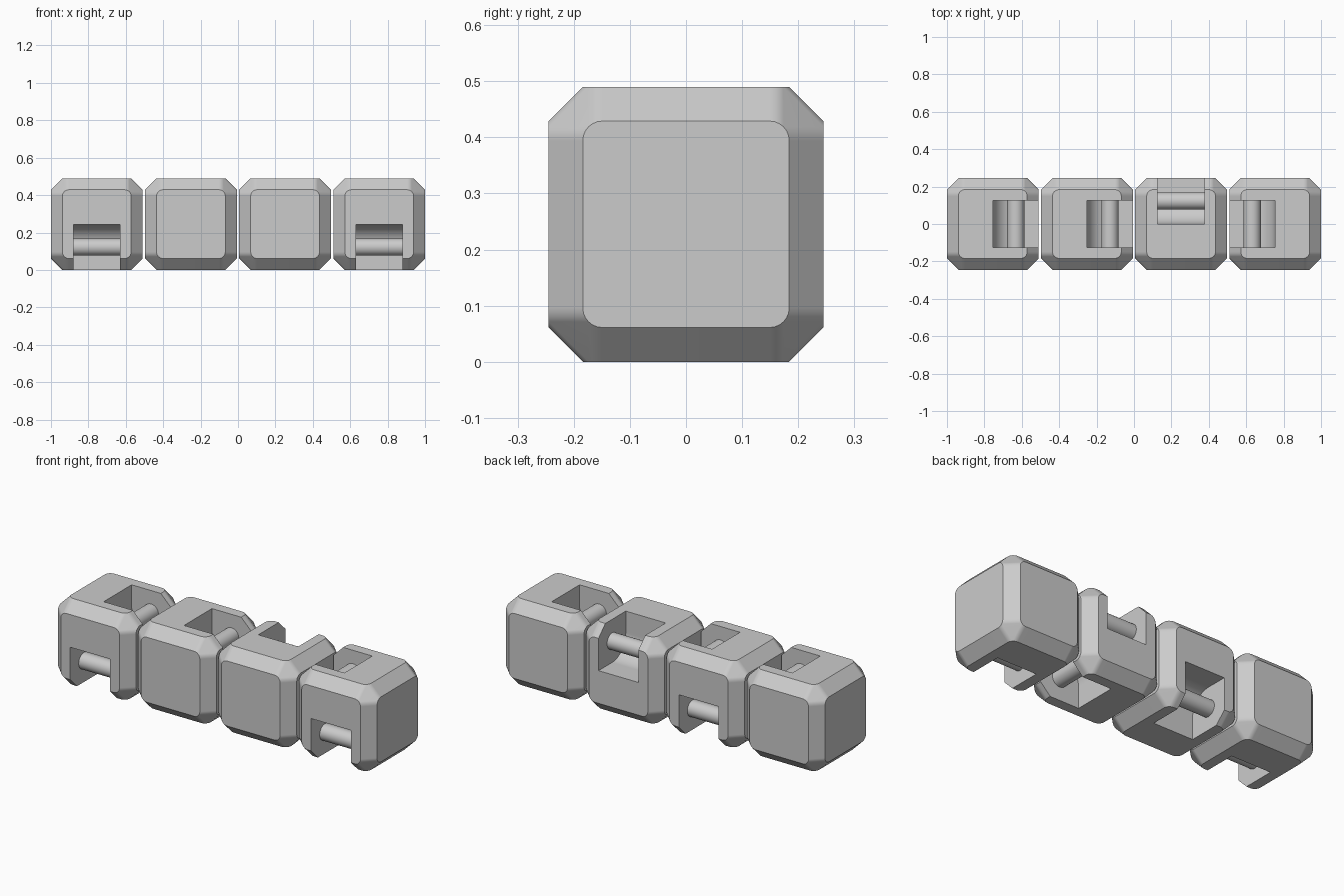
import bpy
import bmesh
from math import sin, cos, pi, radians

if "Cube" in bpy.data.objects:
    bpy.data.objects.remove(bpy.data.objects["Cube"])

HALF = 0.245          # half the cube size
PITCH = 0.5033        # distance between cube centres
FLAT = 0.184          # half the flat part of each face
ROUND = 0.035         # corner rounding of the flat faces
PIN = 0.123           # pin offset from the cube centre
PIN_R = 0.046
POCKET_R = 0.122
POCKET_W = 0.125      # half the pocket width

grey = bpy.data.materials.new("light grey plastic")
grey.use_nodes = True
colour = (0.6, 0.6, 0.6, 1)
grey.diffuse_color = colour
grey.node_tree.nodes["Principled BSDF"].inputs["Base Color"].default_value = colour


def hull(name, points, location):
    """Make a convex solid around the points."""
    bm = bmesh.new()
    for p in points:
        bm.verts.new(p)
    bmesh.ops.convex_hull(bm, input=bm.verts[:])
    bmesh.ops.dissolve_limit(bm, angle_limit=radians(0.5),
                             verts=bm.verts[:], edges=bm.edges[:])
    bmesh.ops.recalc_face_normals(bm, faces=bm.faces[:])
    mesh = bpy.data.meshes.new(name)
    bm.to_mesh(mesh)
    bm.free()
    mesh.materials.append(grey)
    obj = bpy.data.objects.new(name, mesh)
    obj.location = location
    bpy.context.collection.objects.link(obj)
    return obj


def activate(obj):
    bpy.ops.object.select_all(action='DESELECT')
    obj.select_set(True)
    bpy.context.view_layer.objects.active = obj


def smooth(obj):
    activate(obj)
    bpy.ops.object.shade_smooth_by_angle(angle=radians(35))
    mod = obj.modifiers.new("even shading", 'WEIGHTED_NORMAL')
    mod.keep_sharp = True


def cube_points():
    """Six rounded squares, one for each face."""
    points = []
    steps = 6
    for corner in range(4):
        for i in range(steps + 1):
            a = (corner + i / steps) * pi / 2
            mid = (corner + 0.5) * pi / 2
            c = (FLAT - ROUND) * 2 ** 0.5
            u = c * cos(mid) + ROUND * cos(a)
            v = c * sin(mid) + ROUND * sin(a)
            for h in (-HALF, HALF):
                points += [(h, u, v), (u, h, v), (u, v, h)]
    return points


def extrude_points(profile, direction, up):
    """Place a profile across the edge between a side face and the top or bottom."""
    dx, dy = direction
    return [(u * dx - w * dy, u * dy + w * dx, v * up)
            for u, v in profile for w in (-POCKET_W, POCKET_W)]


# pocket profile: rounded inner corner, open to the two outer faces
out = 0.3
pocket = [(PIN + POCKET_R * cos(a), PIN + POCKET_R * sin(a))
          for a in (pi + i * pi / 32 for i in range(17))]
pocket += [(out, PIN - POCKET_R), (out, out), (PIN - POCKET_R, out)]
rod = [(PIN + PIN_R * cos(i * pi / 16), PIN + PIN_R * sin(i * pi / 16))
       for i in range(32)]

LEFT, RIGHT, BACK, FRONT = (1, 0), (-1, 0), (0, 1), (0, -1)
# side of the top pocket and of the bottom pocket, from -x to +x
layout = [(LEFT, FRONT), (LEFT, BACK), (BACK, LEFT), (RIGHT, FRONT)]

for n, (top_side, bottom_side) in enumerate(layout):
    place = ((n - 1.5) * PITCH, 0, HALF)
    body = hull(f"cube_body_{n + 1}", cube_points(), place)
    for label, side, up in (("top", top_side, 1), ("bottom", bottom_side, -1)):
        # pocket cut
        cutter = hull("pocket_cutter", extrude_points(pocket, side, up), place)
        cutter.hide_render = True
        mod = body.modifiers.new("pocket", 'BOOLEAN')
        mod.operation = 'DIFFERENCE'
        mod.solver = 'EXACT'
        mod.object = cutter
        activate(body)
        bpy.ops.object.modifier_apply(modifier=mod.name)
        bpy.data.objects.remove(cutter)
        # hinge pin
        smooth(hull(f"{label}_hinge_pin_{n + 1}",
                    extrude_points(rod, side, up), place))
    smooth(body)
